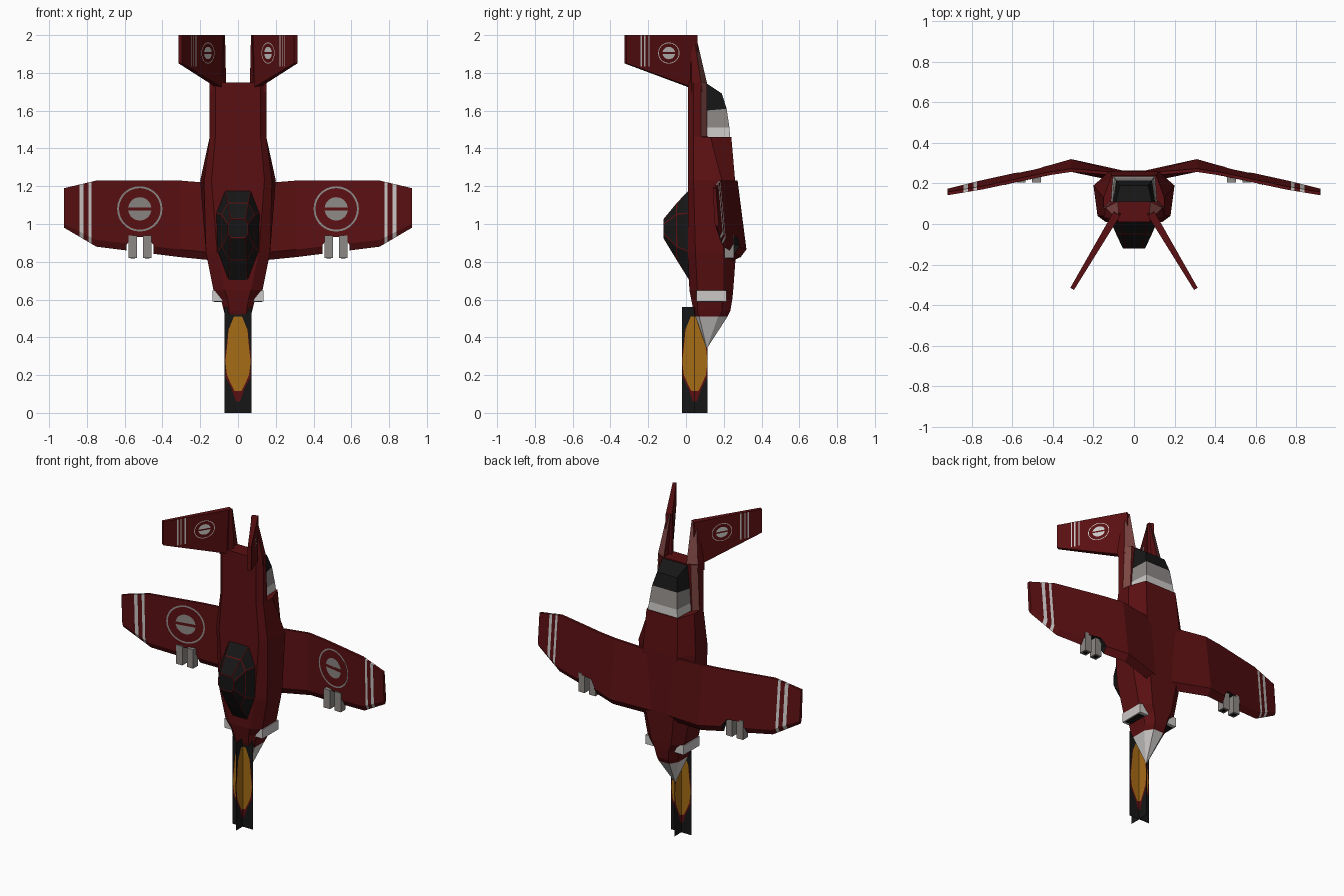
import bpy, bmesh, math
from mathutils import Vector

if "Cube" in bpy.data.objects:
    bpy.data.objects.remove(bpy.data.objects["Cube"])


def material(name, rgb):
    m = bpy.data.materials.new(name)
    m.diffuse_color = (*rgb, 1)
    m.use_nodes = True
    m.node_tree.nodes["Principled BSDF"].inputs["Base Color"].default_value = m.diffuse_color
    return m


RED = material("dark red paint", (0.105, 0.005, 0.006))
BLACK = material("black", (0.008, 0.008, 0.008))
WHITE = material("off white", (0.6, 0.58, 0.57))
GREY = material("warm grey", (0.27, 0.25, 0.24))
BROWN = material("worn pink red", (0.2, 0.06, 0.055))
ORANGE = material("orange", (0.38, 0.15, 0.008))
MATS = [RED, BLACK, WHITE, GREY, BROWN, ORANGE]


def finish(name, bm, recalc=True, mirror=False):
    if recalc:
        bmesh.ops.recalc_face_normals(bm, faces=bm.faces)
    me = bpy.data.meshes.new(name)
    bm.to_mesh(me)
    bm.free()
    for m in MATS:
        me.materials.append(m)
    ob = bpy.data.objects.new(name, me)
    bpy.context.collection.objects.link(ob)
    if mirror:
        ob.modifiers.new("mirror", 'MIRROR').use_mirror_merge = False
    return ob


def loft_bm(rings, mat=lambda i, j: RED, cap=(RED, RED)):
    """Skin closed rings of 3D points; mat(band, side) picks the colour."""
    bm = bmesh.new()
    vs = [[bm.verts.new(p) for p in r] for r in rings]
    n = len(rings[0])
    for i in range(len(vs) - 1):
        for j in range(n):
            k = (j + 1) % n
            f = bm.faces.new((vs[i][j], vs[i][k], vs[i + 1][k], vs[i + 1][j]))
            f.material_index = MATS.index(mat(i, j))
    for r, m in zip((vs[0], vs[-1]), cap):
        bm.faces.new(r).material_index = MATS.index(m)
    return bm


def box(name, x, y, z, mat, mirror=True):
    rings = [[(x[0], y[0], h), (x[1], y[0], h), (x[1], y[1], h), (x[0], y[1], h)] for h in z]
    return finish(name, loft_bm(rings, lambda i, j: mat, (mat, mat)), mirror=mirror)


def plates(name, polys, place, mat, mirror=True):
    """Flat painted shapes: 2D polygons set on a surface by place(u, v)."""
    bm = bmesh.new()
    for p in polys:
        f = bm.faces.new([bm.verts.new(place(u, v)) for u, v in p])
        f.material_index = MATS.index(mat)
    return finish(name, bm, False, mirror)


def sym(half):
    return half + [(-x, *r) for x, *r in reversed(half)]


def roundel(cx, cy, r_dot, r_ring, w):
    """A thin ring round a disc split by a gap."""
    def at(r, a):
        return (cx + r * math.cos(a), cy + r * math.sin(a))
    step = math.tau / 28
    out = [[at(r_ring - w, i * step), at(r_ring, i * step), at(r_ring, (i + 1) * step),
            at(r_ring - w, (i + 1) * step)] for i in range(28)]
    for s in (0, math.pi):
        out.append([at(r_dot, s + math.radians(8 + 16.4 * k)) for k in range(11)])
    return out


# Fuselage: octagonal sections from the tail down to the nose tip
sections = [
    (1.75, [(.12, .01), (.15, .04), (.14, .08), (.11, .11)]),
    (1.462, [(.12, .01), (.15, .04), (.15, .08), (.12, .11)]),
    (1.46, [(.12, .01), (.15, .04), (.15, .13), (.11, .24)]),
    (1.23, [(.14, .01), (.18, .04), (.20, .19), (.12, .26)]),
    (0.85, [(.11, .01), (.17, .05), (.17, .20), (.10, .265)]),
    (0.65, [(.07, .018), (.13, .06), (.13, .20), (.07, .25)]),
    (0.60, [(.055, .028), (.09, .06), (.09, .19), (.05, .245)]),
    (0.54, [(.045, .04), (.075, .06), (.075, .19), (.04, .235)]),
    (0.51, [(.04, .05), (.066, .07), (.066, .17), (.036, .22)]),
    (0.345, [(.002, .108), (.004, .109), (.004, .111), (.002, .113)]),
]


def body_mat(i, j):
    if i == 8:
        return WHITE
    return BROWN if i == 0 and j in (2, 4) else RED


finish("fuselage", loft_bm([[(x, y, z) for x, y in sym(h)] for z, h in sections],
                           body_mat, (RED, WHITE)))

# Canopy: faceted dark glass with red frames made by insetting every pane
base = [(.05, .69), (.115, .85), (.12, 1.06), (.07, 1.19)]
mid = [(.048, .81), (.085, .88), (.088, 1.05), (.055, 1.11)]
top = [(.04, .926), (.055, .95), (.055, 1.0), (.04, 1.025)]
bm = loft_bm([[(x, y, z) for x, z in sym(h)] for y, h in ((.025, base), (-.05, mid), (-.12, top))],
             lambda i, j: BLACK, (RED, BLACK))
bmesh.ops.recalc_face_normals(bm, faces=bm.faces)
panes = [f for f in bm.faces if f.material_index == 1]
for f in bmesh.ops.inset_individual(bm, faces=panes, thickness=.005)["faces"]:
    f.material_index = 0
finish("canopy", bm)

# Engine nozzle under the tail
noz = [(1.45, 1.45, .115, .105, .235), (1.51, 1.51, .11, .098, .23),
       (1.60, 1.61, .105, .088, .215), (1.75, 1.69, .09, .07, .19)]
rings = [[(a, .10, z0), (b, yb, z1), (-b, yb, z1), (-a, .10, z0)] for z0, z1, a, b, yb in noz]
finish("engine_nozzle", loft_bm(rings, lambda i, j: (WHITE, GREY, BLACK)[i], (GREY, BLACK)))

# Grey vents on the nose cheeks
box("cheek_vent", (.07, .134), (.055, .215), (.59, .648), WHITE)
box("cheek_vent_opening", (.08, .126), (.075, .195), (.587, .60), BLACK)

# Gull wings: stations of x, leading z, trailing z, leading y, trailing y, half thickness
stations = [(.06, .80, 1.21, .235, .245, .03), (.31, .825, 1.23, .29, .265, .03),
            (.43, .84, 1.23, .262, .247, .024), (.75, .88, 1.23, .198, .178, .018),
            (.92, .98, 1.19, .163, .15, .011)]


def station(x):
    for a, b in zip(stations, stations[1:]):
        if x <= b[0] + 1e-6:
            return Vector(a).lerp(Vector(b), (x - a[0]) / (b[0] - a[0]))


def wing_ring(x):
    _, zl, zt, yl, yt, t = station(x)
    zp = zl + .1 * (zt - zl)
    return [(x, yl, zl), (x, yl - t, zp), (x, yt - .008, zt), (x, yt + .008, zt), (x, yl + t, zp)]


def on_wing(x, z):
    r = wing_ring(x)
    k = (z - r[1][2]) / (r[2][2] - r[1][2])
    return (x, r[1][1] + k * (r[2][1] - r[1][1]) - .004, z)


xs = [.06, .31, .43, .75, .775, .792, .818, .84, .92]
wing = finish("wing", loft_bm([wing_ring(x) for x in xs],
                              lambda i, j: WHITE if i in (4, 6) else RED))
arch = [(.448, .6), (.59, .6), (.59, .89), (.56, .93), (.478, .93), (.448, .89)]
cutter = finish("gun_notch_cutter", loft_bm([[(x, y, z) for x, z in arch] for y in (.1, .4)],
                                            lambda i, j: BLACK, (BLACK, BLACK)))
cutter.hide_render = True
cutter.hide_viewport = True
cutter.display_type = 'WIRE'
cut = wing.modifiers.new("gun notch", 'BOOLEAN')
cut.operation, cut.solver, cut.object = 'DIFFERENCE', 'EXACT', cutter
cut.material_mode = 'TRANSFER'
wing.modifiers.new("mirror", 'MIRROR').use_mirror_merge = False
plates("wing_roundel", roundel(.52, 1.08, .062, .12, .01), on_wing, GREY)

# Twin guns in each wing notch
for k, cx in enumerate((.481, .557)):
    box(f"gun_{k + 1}", (cx - .022, cx + .022), (.205, .255), (.82, .94), GREY)
    box(f"gun_muzzle_{k + 1}", (cx - .012, cx + .012), (.217, .243), (.818, .83), BLACK)

# Splayed tail fins: a slab leaning outwards, thinner at its tip
along, outward = Vector((.511, -.859, 0)), Vector((.859, .511, 0))


def on_fin(y, z, off):
    s = (.05 - y) / .859
    half = .019 - .02 * max(s, 0)
    p = Vector((.085, .05, z)) + along * s
    return p + outward * (off * half + math.copysign(.002, off) * (abs(off) > 1))


outline = [(.05, 2.0), (-.32, 2.0), (-.32, 1.85), (.02, 1.725), (.06, 1.73)]
finish("tail_fin", loft_bm([[on_fin(y, z, o) for y, z in outline] for o in (-1, 1)]), mirror=True)
for side, o in (("inner", -1.01), ("outer", 1.01)):
    def place(y, z, o=o):
        return on_fin(y, z, o)
    plates(f"fin_roundel_{side}", roundel(-.1, 1.905, .033, .056, .004), place, WHITE)
    plates(f"fin_stripes_{side}", [[(y, 1.835), (y + .007, 1.835), (y + .007, 1.999), (y, 1.999)]
                                   for y in (-.247, -.23, -.207)], place, WHITE)

# Booms joining the fins to the tail
boom = [[(.08, .01, 1.70), (.15, .03, 1.70), (.14, .085, 1.70), (.085, .112, 1.70)],
        [(.08, .01, 1.75), (.15, .03, 1.75), (.14, .08, 1.75), (.08, .11, 1.75)],
        [(.077, .02, 2.0), (.102, .025, 2.0), (.102, .04, 2.0), (.075, .052, 2.0)]]
finish("tail_boom", loft_bm(boom, lambda i, j: BROWN if j == 2 else RED), mirror=True)

# Crossed thin sheets at the nose, with a painted orange flame on both sides
flame = [(.51, .022), (.44, .05), (.35, .058), (.27, .067), (.2, .058), (.15, .036), (.115, .018)]
glow = [(.45, .05), (.3, .068), (.19, .066), (.13, .035), (.06, .01)]


def shape(h):
    return [(w, z) for z, w in h] + [(-w, z) for z, w in reversed(h)]


for name, turned, half in (("cross", False, .072), ("fore_aft", True, .068)):
    def sheet(u, v, off=0, turned=turned):
        return (off, .047 + u, v) if turned else (u, .047 + off, v)
    bm = loft_bm([[sheet(u, v, o) for u, v in ((-half, 0), (half, 0), (half, .56), (-half, .56))]
                  for o in (-.001, .001)], lambda i, j: BLACK, (BLACK, BLACK))
    finish(f"{name}_sheet", bm)
    for s in (-1, 1):
        tag = "a" if s < 0 else "b"
        plates(f"{name}_flame_edge_{tag}", [shape(glow)],
               lambda u, v: sheet(u, v, s * .002), RED, False)
        plates(f"{name}_flame_{tag}", [shape(flame)],
               lambda u, v: sheet(u, v, s * .003), ORANGE, False)
